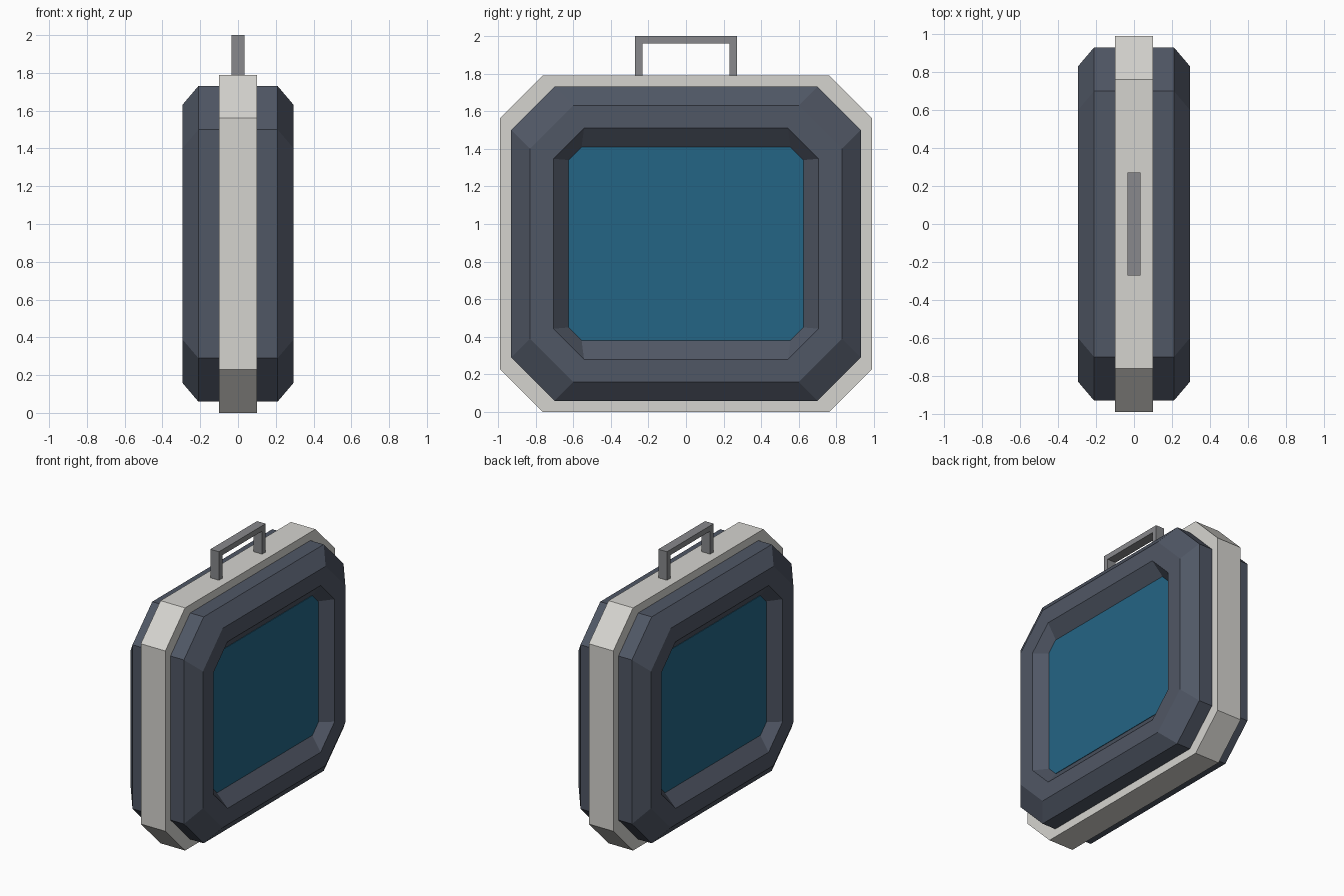
import bpy, bmesh

if "Cube" in bpy.data.objects:
    bpy.data.objects.remove(bpy.data.objects["Cube"])

ZC = 0.895  # height of the case centre


def material(name, hex_rgb):
    def lin(c):
        c /= 255
        return c / 12.92 if c <= 0.04045 else ((c + 0.055) / 1.055) ** 2.4
    m = bpy.data.materials.new(name)
    m.diffuse_color = tuple(lin(c) for c in hex_rgb) + (1.0,)
    m.use_nodes = True
    m.node_tree.nodes["Principled BSDF"].inputs["Base Color"].default_value = m.diffuse_color
    return m


BAND = material("pale grey", (213, 212, 207))
SHELL = material("slate blue", (80, 87, 101))
GLASS = material("teal", (36, 101, 133))
METAL = material("mid grey", (136, 137, 140))


def octagon(x, hy, hz, c):
    """Chamfered rectangle in the yz plane at x."""
    pts = [(hy, hz - c), (hy - c, hz), (c - hy, hz), (-hy, hz - c),
           (-hy, c - hz), (c - hy, -hz), (hy - c, -hz), (hy, c - hz)]
    return [(x, y, z + ZC) for y, z in pts]


def loft(name, loops, mat):
    """Bridge a sequence of loops and cap both ends."""
    bm = bmesh.new()
    rings = [[bm.verts.new(p) for p in loop] for loop in loops]
    for a, b in zip(rings, rings[1:]):
        n = len(a)
        for i in range(n):
            j = (i + 1) % n
            bm.faces.new((a[i], a[j], b[j], b[i]))
    bm.faces.new(rings[0])
    bm.faces.new(rings[-1])
    bmesh.ops.recalc_face_normals(bm, faces=bm.faces[:])
    me = bpy.data.meshes.new(name)
    bm.to_mesh(me)
    bm.free()
    me.materials.append(mat)
    ob = bpy.data.objects.new(name, me)
    bpy.context.collection.objects.link(ob)
    return ob


# Central band
loft("centre_band", [octagon(x, 0.99, 0.895, 0.23) for x in (-0.1, 0.1)], BAND)

# Bevelled half shells with recessed screens on both sides
for s, side in ((1, "right"), (-1, "left")):
    loft(side + "_shell", [
        octagon(s * 0.10, 0.93, 0.835, 0.23),
        octagon(s * 0.21, 0.93, 0.835, 0.23),
        octagon(s * 0.295, 0.83, 0.735, 0.23),
        octagon(s * 0.295, 0.705, 0.615, 0.163),
        octagon(s * 0.215, 0.625, 0.515, 0.07)], SHELL)
    loft(side + "_screen", [octagon(s * x, 0.625, 0.515, 0.07)
                            for x in (0.215, 0.219)], GLASS)

# Carrying handle: one U-shaped profile given thickness along x
u = [(-0.272, 1.785), (-0.272, 2.0), (0.272, 2.0), (0.272, 1.785),
     (0.232, 1.785), (0.232, 1.96), (-0.232, 1.96), (-0.232, 1.785)]
loft("handle", [[(x, y, z) for y, z in u] for x in (-0.035, 0.035)], METAL)
